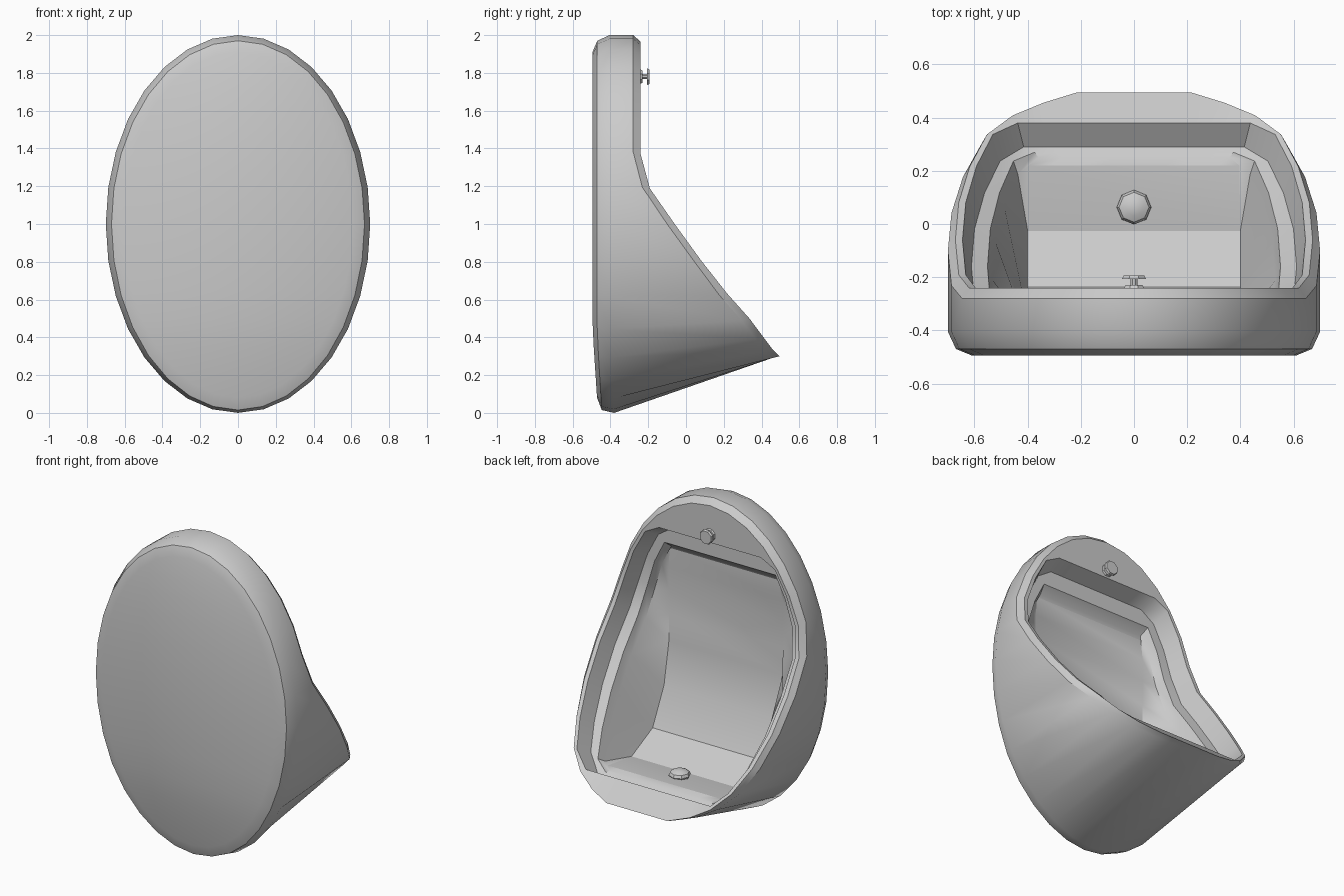
import bpy, bmesh
from math import sin, cos, pi, radians
from mathutils import Matrix

cube = bpy.data.objects.get("Cube")
if cube:
    bpy.data.objects.remove(cube)

ceramic = bpy.data.materials.new("grey ceramic")
ceramic.use_nodes = True
ceramic.diffuse_color = (0.6, 0.6, 0.6, 1)
ceramic.node_tree.nodes["Principled BSDF"].inputs["Base Color"].default_value = (0.6, 0.6, 0.6, 1)

N = 32


def finish(bm, name):
    bmesh.ops.recalc_face_normals(bm, faces=bm.faces)
    mesh = bpy.data.meshes.new(name)
    bm.to_mesh(mesh)
    bm.free()
    mesh.materials.append(ceramic)
    obj = bpy.data.objects.new(name, mesh)
    bpy.context.collection.objects.link(obj)
    bpy.ops.object.select_all(action='DESELECT')
    obj.select_set(True)
    bpy.context.view_layer.objects.active = obj
    bpy.ops.object.shade_smooth_by_angle(angle=radians(32))


def lookup(table, h):
    """Linear interpolation of (height, value) pairs."""
    for (a, va), (b, vb) in zip(table, table[1:]):
        if h <= b:
            return va + (vb - va) * max(h - a, 0) / (b - a)
    return table[-1][1]


# Rear edge: depth, lifted height and narrowing for each height on the plain ellipse
REAR_Y = [(.08, .495), (.17, .455), (.29, .41), (.44, .34), (.62, .215),
          (.8, .085), (1, -.06), (1.19, -.19), (1.38, -.24), (2, -.24)]
REAR_Z = [(.08, .3), (.17, .34), (.29, .4), (.44, .495), (.62, .635), (.8, .8), (2, 2)]
NARROW = [(.08, .8), (.17, .88), (.29, .92), (.44, .95), (.8, .96), (2, .96)]
# Basin floor curving up into the back wall
BASIN_Y = [(.3, .22), (.44, -.02), (.62, -.24), (.8, -.35), (1, -.4), (2, -.4)]
BASIN_Z = [(.3, .385), (.44, .345), (.62, .45), (.8, .67), (1, .94), (1.7, 1.53)]


def ellipse(sx, top, bottom, y):
    """Front ring, leaning back a little at its foot."""
    return lambda x, h: (x * sx, y + max(0, .4 - h) * .06,
                         1 + (h - 1) * (top if h > 1 else bottom))


def outer_edge(x, h):
    return (x * min(1, lookup(NARROW, h) + .04), lookup(REAR_Y, h) - .04,
            lookup(REAR_Z, h) - (.01 if h < .8 else 0))


def rim_edge(x, h):
    z = lookup(REAR_Z, h)
    return x * lookup(NARROW, h), lookup(REAR_Y, h), 1 + (z - 1) * .965 if z > 1 else z


def hole(width, back, drop, front, low, top):
    """Ring following the rear edge, pushed in and cut straight at top and lip."""
    def place(x, h):
        z = lookup(REAR_Z, h)
        z = 1 + (z - 1) * .96 if z > 1 else z
        y = min(lookup(REAR_Y, h) - back, front)
        z = low if h < .3 else max(low, min(z - drop, top))
        return x * lookup(NARROW, h) * width, y, z
    return place


def basin(x, h):
    return max(-.4, min(.4, x * .8)), lookup(BASIN_Y, h), lookup(BASIN_Z, h)


# Shell, rim, ledges and basin lofted as one skin
bm = bmesh.new()
rings = []
for place in (ellipse(.87, .91, .92, -.495), ellipse(.957, .97, .985, -.47),
              ellipse(1, 1, 1, -.405), outer_edge, rim_edge,
              hole(.96, 0, 0, .38, .41, 1.73),
              hole(.91, .1, .05, .29, .35, 1.69),
              hole(.82, .1, .08, .27, .365, 1.59),
              hole(.79, .15, .11, .25, .375, 1.55), basin):
    ring = []
    for i in range(N):
        t = 2 * pi * i / N
        ring.append(bm.verts.new(place(.7 * sin(t), 1 + cos(t))))
    rings.append(ring)
for a, b in zip(rings, rings[1:]):
    for i in range(N):
        j = (i + 1) % N
        bm.faces.new((a[i], a[j], b[j], b[i]))
# Close the front and the basin with strips from side to side
for r in (rings[0], rings[-1]):
    for i in range(N // 2):
        strip = [r[i], r[i + 1], r[(N - i - 1) % N], r[(N - i) % N]]
        bm.faces.new(list(dict.fromkeys(strip)))
finish(bm, "urinal_body")


# Flush button: base, stem and cap
bm = bmesh.new()
for r1, r2, depth, y in ((.04, .035, .01, -.235), (.014, .014, .04, -.218),
                         (.048, .042, .012, -.2)):
    turn = Matrix.Rotation(-pi / 2, 4, 'X') @ Matrix.Rotation(pi / 8, 4, 'Z')
    bmesh.ops.create_cone(bm, cap_ends=True, segments=8, radius1=r1, radius2=r2,
                          depth=depth, matrix=Matrix.Translation((0, y, 1.78)) @ turn)
finish(bm, "flush_button")

# Domed drain cover
bm = bmesh.new()
bmesh.ops.create_uvsphere(bm, u_segments=8, v_segments=6, radius=.065,
                          matrix=Matrix.Translation((0, .063, .375)) @ Matrix.Diagonal((1, 1, .5, 1)))
finish(bm, "drain_cover")
